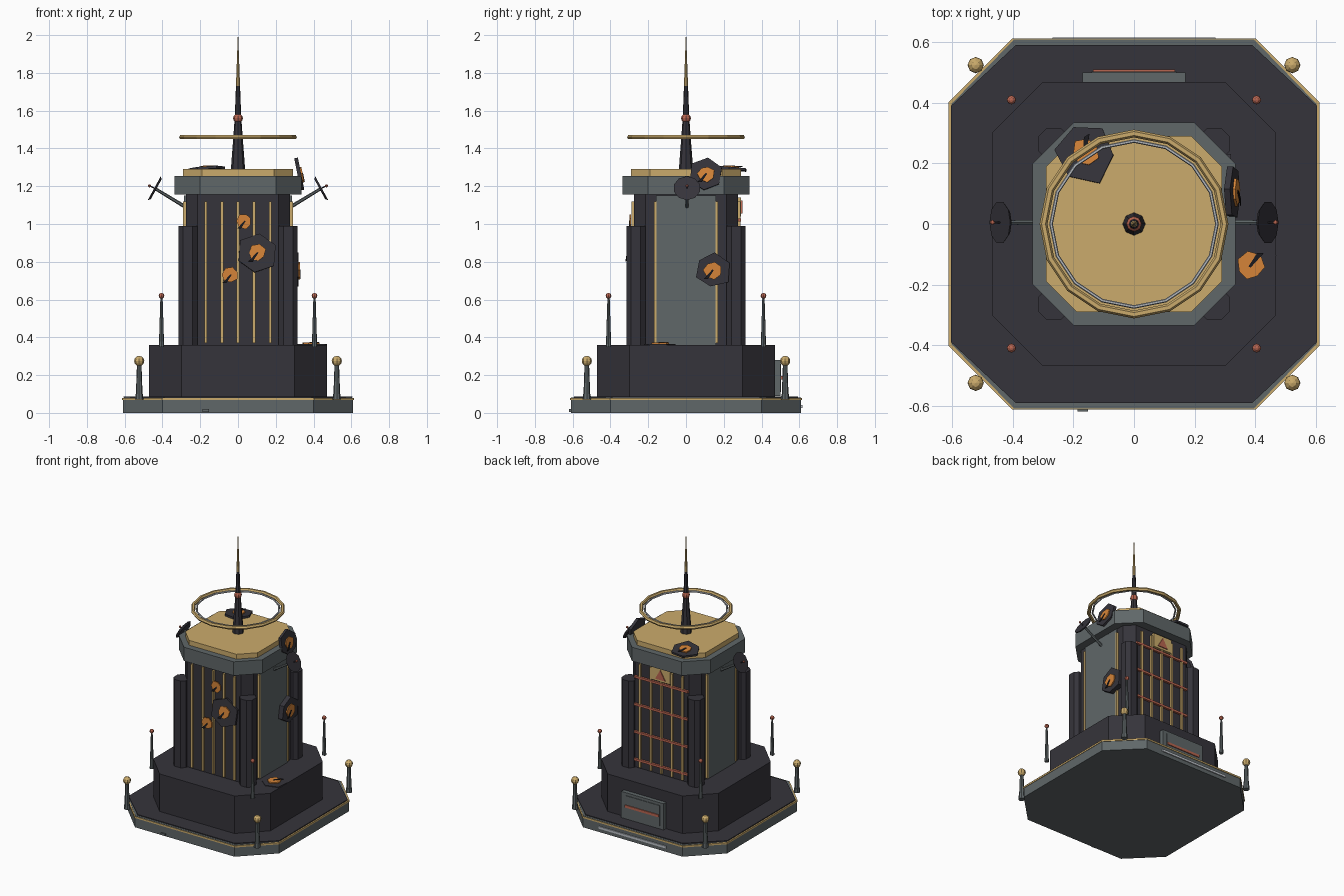
import bpy, bmesh, math, random
from mathutils import Vector, Matrix

random.seed(4)
cube = bpy.data.objects.get("Cube")
if cube:
    bpy.data.objects.remove(cube)


def material(name, rgb):
    m = bpy.data.materials.new(name)
    m.use_nodes = True
    m.diffuse_color = (*rgb, 1)
    m.node_tree.nodes["Principled BSDF"].inputs["Base Color"].default_value = (*rgb, 1)
    return m


dark = material("dark stone", (.036, .034, .043))
grey = material("grey metal", (.115, .135, .14))
gold = material("gold", (.60, .41, .15))
red = material("copper red", (.48, .13, .08))
orange = material("glowing orange", (.66, .23, .04))
silver = material("silver", (.5, .53, .57))
black = material("black soot", (.01, .01, .013))


def finish(name, bm, mat):
    bmesh.ops.recalc_face_normals(bm, faces=bm.faces)
    me = bpy.data.meshes.new(name)
    bm.to_mesh(me)
    bm.free()
    me.materials.append(mat)
    ob = bpy.data.objects.new(name, me)
    bpy.context.collection.objects.link(ob)
    return ob


def prism(name, pts, depth, mat, loc, normal=(0, 0, 1)):
    """Extrude a flat outline along a normal."""
    bm = bmesh.new()
    face = bm.faces.new([bm.verts.new((x, y, 0)) for x, y in pts])
    new = bmesh.ops.extrude_face_region(bm, geom=[face])["geom"]
    bmesh.ops.translate(bm, vec=(0, 0, depth), verts=[v for v in new if isinstance(v, bmesh.types.BMVert)])
    turn = Vector(normal).to_track_quat('Z', 'Y').to_matrix().to_4x4()
    bm.transform(Matrix.Translation(loc) @ turn)
    return finish(name, bm, mat)


def octagon(a, c, ay=None):
    b = ay or a
    return [(c, -b), (a, -c), (a, c), (c, b), (-c, b), (-a, c), (-a, -c), (-c, -b)]


def tier(name, a, c, z0, z1, mat, ay=None):
    return prism(name, octagon(a, c, ay), z1 - z0, mat, (0, 0, z0))


def box(name, centre, size, mat):
    bm = bmesh.new()
    bmesh.ops.create_cube(bm, size=1)
    bm.transform(Matrix.Translation(centre) @ Matrix.Diagonal((*size, 1)))
    return finish(name, bm, mat)


def rod(name, p, q, r1, r2, mat, sides=8):
    p, q = Vector(p), Vector(q)
    bm = bmesh.new()
    bmesh.ops.create_cone(bm, cap_ends=True, segments=sides, radius1=r1, radius2=r2, depth=(q - p).length)
    bm.transform(Matrix.Translation((p + q) / 2) @ (q - p).to_track_quat('Z', 'Y').to_matrix().to_4x4())
    return finish(name, bm, mat)


def ball(name, loc, r, mat):
    bm = bmesh.new()
    bmesh.ops.create_uvsphere(bm, u_segments=8, v_segments=6, radius=r)
    bm.transform(Matrix.Translation(loc))
    return finish(name, bm, mat)


def ring(name, major, minor, z, mat):
    bpy.ops.mesh.primitive_torus_add(location=(0, 0, z), major_radius=major, minor_radius=minor,
                                     major_segments=16, minor_segments=6)
    ob = bpy.context.object
    ob.name = name
    ob.data.materials.append(mat)


def blob(r, n, jitter, turn=.4):
    out = []
    for i in range(n):
        a, k = turn + math.tau * i / n, r * random.uniform(1 - jitter, 1 + jitter)
        out.append((k * math.cos(a), k * math.sin(a)))
    return out


def ember(name, loc, normal, r=.045):
    n = Vector(normal).normalized()
    prism(name + "_ember", blob(r, 7, .15), .008, orange, loc, n)
    prism(name + "_crack", [(-r, -r), (-r * .5, -r), (r * .15, 0), (0, r * .1)], .003, black,
          Vector(loc) + n * .008, n)


def damage(name, loc, normal, r, depth):
    n = Vector(normal).normalized()
    prism(name + "_plate", blob(r, 6, .12), depth, dark, loc, n)
    ember(name, Vector(loc) + n * depth, n)


# stepped base
tier("base_slab", .61, .40, 0, .068, grey)
tier("base_gold_trim", .613, .403, .068, .08, gold)
tier("base_inner_rim", .603, .397, .08, .082, grey, .609)
tier("base_deck", .605, .39, .082, .088, dark, .592)
tier("podium", .47, .30, .08, .36, dark)
box("base_light_strip", (0, .613, .035), (.54, .008, .016), silver)
box("base_chip", (-.17, -.613, .012), (.035, .012, .015), grey)

# back door on the podium
box("door_frame", (0, .48, .185), (.34, .04, .19), grey)
box("door_panel", (0, .5, .185), (.28, .008, .15), grey)
box("door_stripe", (0, .505, .185), (.27, .01, .018), red)

# tower shaft, crown and roof
tier("shaft", .275, .215, .36, 1.16, dark)
tier("crown", .335, .20, 1.155, 1.255, grey)
tier("roof", .29, .19, 1.255, 1.29, gold)

# gold ribs and grey side panels
for side in (-1, 1):
    for i in range(-2, 3):
        box("facade_rib", (i * .085, side * .279, .745), (.014, .02, .75), gold)
    box("side_panel", (side * .278, 0, .755), (.016, .32, .79), grey)
    for y in (-.163, .163):
        box("side_rib", (side * .28, y, .745), (.022, .014, .75), gold)

# back facade bands and sign
for i in range(4):
    box("back_band", (0, .281, .42 + .2 * i), (.43, .018, .016), red)
box("back_sign", (0, .283, 1.09), (.15, .018, .1), gold)
prism("sign_triangle", [(-.04, -.03), (.04, -.03), (0, .04)], .006, red, (0, .292, 1.085), (0, 1, 0))

# corner columns, posts and beacons
for sx in (-1, 1):
    for sy in (-1, 1):
        prism("corner_column", octagon(.05, .025), .63, dark, (sx * .265, sy * .265, .36))
        x, y = sx * .523, sy * .525
        rod("post_foot", (x, y, .07), (x, y, .1), .022, .02, grey)
        rod("post", (x, y, .09), (x, y, .26), .018, .012, grey)
        ball("post_globe", (x, y, .275), .027, gold)
        x, y = sx * .405, sy * .41
        rod("beacon_pole", (x, y, .35), (x, y, .61), .014, .006, grey)
        ball("beacon_light", (x, y, .62), .015, red)

# side dishes
for s in (-1, 1):
    centre = Vector((s * .438, .005, 1.187))
    axis = Vector((s * .88, 0, .48))
    rod("dish_arm", (s * .27, .005, 1.085), centre, .01, .008, grey, 6)
    rod("dish", centre - axis * .006, centre + axis * .006, .06, .072, dark, 10)
    tip = centre + Vector((s * .03, 0, .015))
    rod("dish_feed", centre, tip, .004, .003, dark, 6)
    ball("dish_feed_tip", tip, .008, red)

# spire and halo
rod("spire_lower", (0, 0, 1.285), (0, 0, 1.54), .038, .019, dark)
rod("spire_upper", (0, 0, 1.54), (0, 0, 1.73), .018, .011, dark)
rod("spire_tip", (0, 0, 1.73), (0, 0, 2), .011, .001, gold)
ball("spire_light", (0, 0, 1.56), .026, red)
ring("halo", .299, .013, 1.46, gold)
ring("halo_inner", .274, .006, 1.46, silver)

# battle damage with embers
damage("front_damage", (.1, -.288, .845), (.05, -1, .1), .115, .015)
ember("front_upper", (.035, -.29, 1.015), (0, -1, 0), .04)
ember("front_lower", (-.04, -.29, .73), (0, -1, 0), .042)
damage("side_damage", (.285, .14, .755), (1, 0, 0), .095, .035)
damage("crown_damage", (.315, .105, 1.26), (1, 0, .2), .092, .02)
damage("roof_damage", (-.16, .235, 1.285), (-.05, .08, 1), .1, .014)
damage("podium_damage", (.385, -.14, .358), (0, 0, 1), .09, .006)
